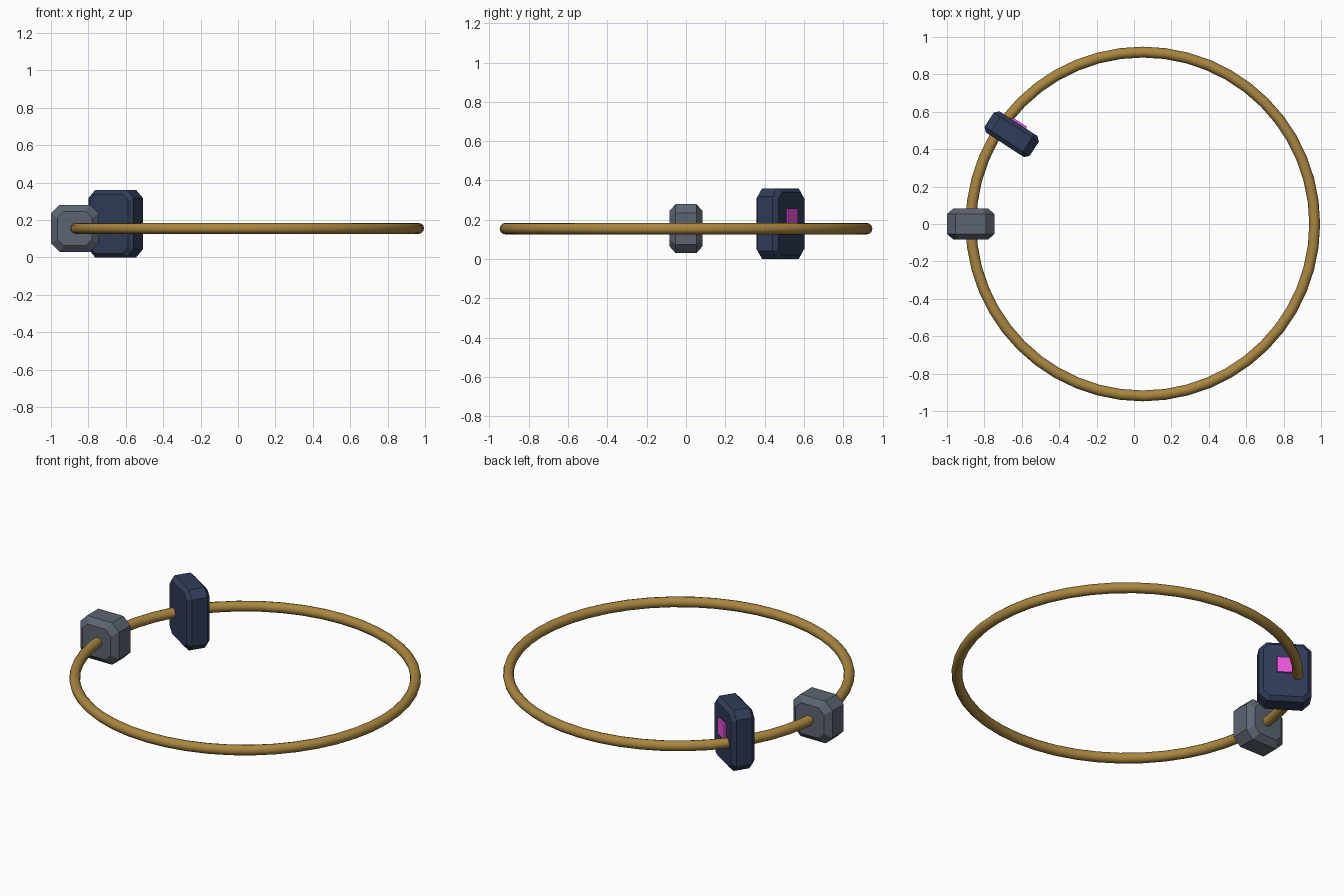
import bpy, bmesh, math
from mathutils import Matrix

if "Cube" in bpy.data.objects:
    bpy.data.objects.remove(bpy.data.objects["Cube"])


def paint(obj, name, rgb):
    mat = bpy.data.materials.new(name)
    mat.diffuse_color = (*rgb, 1)
    mat.use_nodes = True
    mat.node_tree.nodes["Principled BSDF"].inputs["Base Color"].default_value = mat.diffuse_color
    obj.data.materials.append(mat)


def octagon(w, h, cut):
    # rectangle outline with cut corners, in local x/z
    x, z = w / 2, h / 2
    return [(x, z - cut), (x - cut, z), (cut - x, z), (-x, z - cut),
            (-x, cut - z), (cut - x, -z), (x - cut, -z), (x, cut - z)]


def bead(name, w, t, h, cut, inset, depth, loc, angle=0):
    # cut-corner block whose two large faces are chamfered all round
    full = octagon(w, h, cut)
    small = octagon(w - 2 * inset, h - 2 * inset, cut * 0.75)
    bm = bmesh.new()
    loops = [[bm.verts.new((x, y, z)) for x, z in outline]
             for y, outline in ((-t / 2, small), (-t / 2 + depth, full),
                                (t / 2 - depth, full), (t / 2, small))]
    for a, b in zip(loops, loops[1:]):
        for i in range(8):
            j = (i + 1) % 8
            bm.faces.new((a[i], a[j], b[j], b[i]))
    bm.faces.new(loops[0])
    bm.faces.new(loops[-1])
    bmesh.ops.recalc_face_normals(bm, faces=bm.faces)
    mesh = bpy.data.meshes.new(name)
    bm.to_mesh(mesh)
    bm.free()
    obj = bpy.data.objects.new(name, mesh)
    bpy.context.collection.objects.link(obj)
    obj.location = loc
    obj.rotation_euler.z = angle
    return obj


# Cord ring
bpy.ops.mesh.primitive_torus_add(major_segments=48, minor_segments=12,
                                 major_radius=0.919, minor_radius=0.029,
                                 location=(0.047, 0, 0.155))
ring = bpy.context.object
ring.name = "cord_ring"
bpy.ops.object.shade_smooth_by_angle(angle=math.radians(40))
paint(ring, "gold", (0.40, 0.24, 0.05))

# Clasp block on the ring
clasp = bead("clasp_block", 0.254, 0.166, 0.25, 0.045, 0.034, 0.03,
             (-0.873, 0, 0.155))
paint(clasp, "grey", (0.11, 0.13, 0.17))

# Larger pendant block, turned to face along the ring
turn = math.radians(-33)
centre = (-0.654, 0.48, 0.18)
pendant = bead("pendant_block", 0.287, 0.134, 0.36, 0.042, 0.022, 0.022,
               centre, turn)
paint(pendant, "navy", (0.03, 0.045, 0.10))

# Small indicator plate on the pendant's back face
bpy.ops.mesh.primitive_cube_add(size=1)
plate = bpy.context.object
plate.name = "indicator_plate"
plate.data.transform(Matrix.Translation((0.002, 0.069, 0.031))
                     @ Matrix.Diagonal((0.09, 0.018, 0.092, 1)))
plate.location = centre
plate.rotation_euler.z = turn
paint(plate, "pink", (0.85, 0.09, 0.72))
